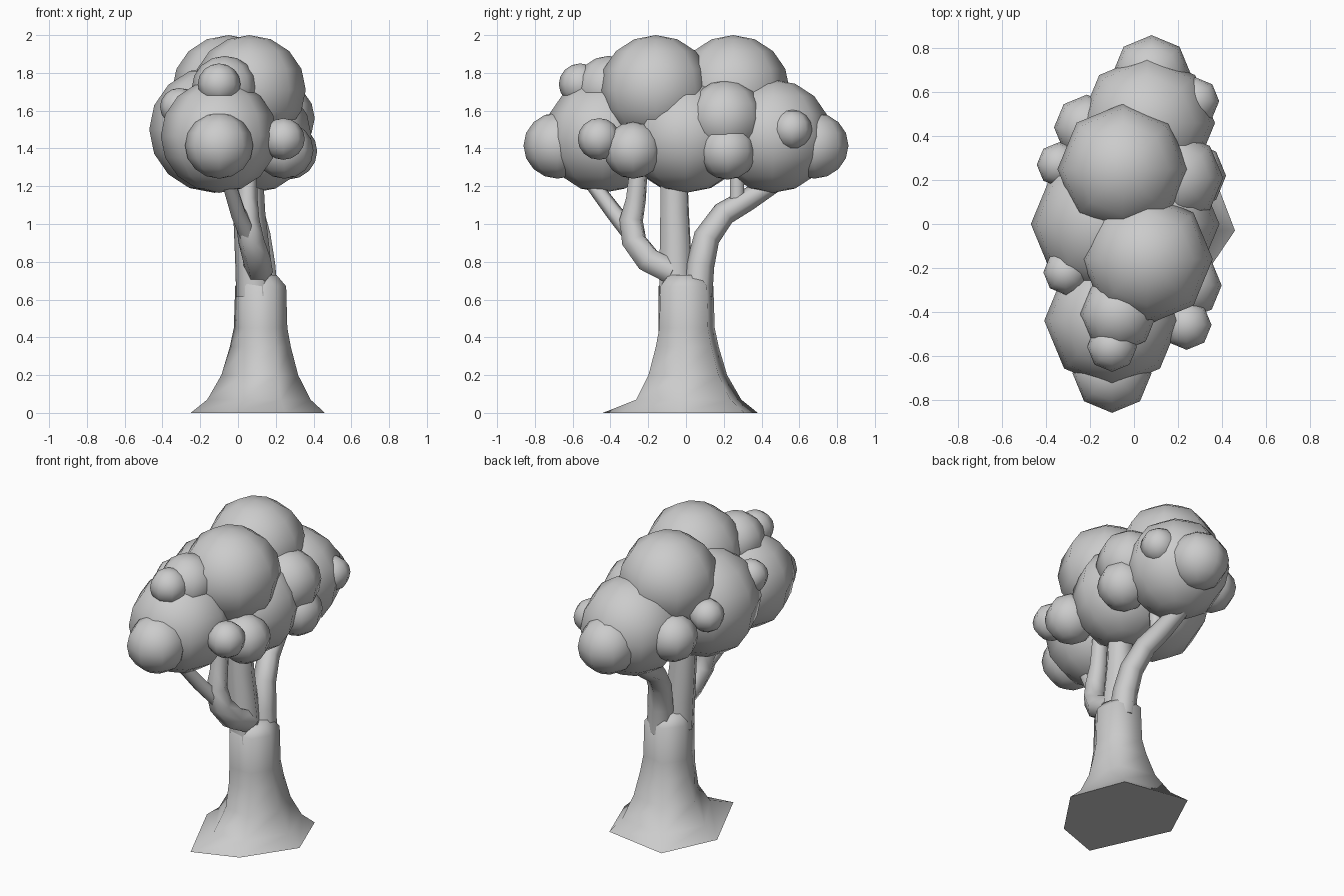
import bpy, bmesh
from math import radians
from mathutils import Vector

if "Cube" in bpy.data.objects:
    bpy.data.objects.remove(bpy.data.objects["Cube"])


def smooth(ob, angle=60):
    bpy.ops.object.select_all(action='DESELECT')
    ob.select_set(True)
    bpy.context.view_layer.objects.active = ob
    bpy.ops.object.shade_smooth_by_angle(angle=radians(angle))


def puff(name, x, y, z, r):
    bpy.ops.mesh.primitive_uv_sphere_add(segments=8, ring_count=8, radius=r, location=(x, y, z),
                                         scale=(1.03, 1.03, 1))
    ob = bpy.context.object
    ob.name = name
    smooth(ob)


def branch(name, pts):
    # Six-sided tapering tube through (x, y, z, radius) points
    cu = bpy.data.curves.new(name, 'CURVE')
    cu.dimensions = '3D'
    cu.bevel_depth = 1
    cu.bevel_resolution = 1
    cu.use_fill_caps = True
    sp = cu.splines.new('POLY')
    sp.points.add(len(pts) - 1)
    for p, (x, y, z, r) in zip(sp.points, pts):
        p.co = (x, y, z, 1)
        p.radius = r
    ob = bpy.data.objects.new(name, cu)
    bpy.context.collection.objects.link(ob)
    bpy.ops.object.select_all(action='DESELECT')
    ob.select_set(True)
    bpy.context.view_layer.objects.active = ob
    bpy.ops.object.convert(target='MESH')
    smooth(bpy.context.object, 75)


# Flared trunk: irregular six-sided foot pulled in towards the top ring
foot = [(.46, -.03), (.33, .31), (-.09, .38), (-.25, .04), (-.03, -.44), (.25, -.34)]
top = [(.255, -.03), (.22, .11), (.07, .145), (-.015, .04), (.04, -.145), (.19, -.135)]
levels = [(0, 1), (.07, .63), (.2, .31), (.35, .12), (.45, .03), (.67, 0)]
bm = bmesh.new()
rings = []
for z, t in levels:
    ring = []
    for i, (a, b) in enumerate(zip(foot, top)):
        k = t ** 2 if i == 4 else t        # the front toe flares late
        ring.append(bm.verts.new(Vector((*b, z)).lerp(Vector((*a, z)), k)))
    rings.append(ring)
centre = Vector((.11, -.01, .73))
rings.append([bm.verts.new(Vector((*b, .73)).lerp(centre, .35)) for b in top])
for lo, hi in zip(rings, rings[1:]):
    for i in range(6):
        j = (i + 1) % 6
        bm.faces.new((lo[i], lo[j], hi[j], hi[i]))
bm.faces.new(rings[0][::-1])
bm.faces.new(rings[-1])
bmesh.ops.recalc_face_normals(bm, faces=bm.faces)
me = bpy.data.meshes.new("trunk")
bm.to_mesh(me)
bm.free()
trunk = bpy.data.objects.new("trunk", me)
bpy.context.collection.objects.link(trunk)
smooth(trunk, 75)

# Branches
branch("middle_branch", [(.09, -.05, .62, .1), (.08, -.055, .8, .095), (.06, -.06, 1.05, .085), (.05, -.065, 1.4, .075)])
branch("back_branch", [(.14, .06, .62, .08), (.13, .075, .78, .075), (.11, .11, .93, .07), (.08, .2, 1.055, .065),
                       (.05, .32, 1.125, .06), (.02, .5, 1.24, .05)])
branch("back_twig", [(.06, .27, 1.09, .045), (.06, .27, 1.3, .04)])
branch("front_branch", [(.11, -.07, .745, .075), (.1, -.2, .81, .075), (.07, -.275, .91, .07), (.05, -.29, 1.02, .065),
                        (.05, -.265, 1.13, .055), (.05, -.25, 1.3, .05)])
branch("front_twig", [(.05, -.29, .95, .05), (.0, -.38, 1.06, .045), (-.05, -.5, 1.22, .04)])

# Leaf puffs: x, y, z, radius
puffs = [
    (.06, -.16, 1.71, .29), (-.05, .25, 1.71, .29),
    (-.1, -.44, 1.465, .30), (-.1, -.68, 1.415, .175),
    (.06, .46, 1.465, .30), (.08, .68, 1.415, .175),
    (-.125, 0, 1.5, .335), (.08, 0, 1.465, .30),
    (.2, .21, 1.56, .20), (.265, .22, 1.385, .15), (.245, -.28, 1.39, .15),
    (.24, -.46, 1.45, .11), (.28, .56, 1.5, .105),
    (-.1, -.56, 1.74, .11), (-.07, -.41, 1.72, .17),
    (-.31, -.22, 1.62, .10), (-.34, .27, 1.56, .10), (-.215, .44, 1.45, .145),
]
for i, p in enumerate(puffs):
    puff(f"leaf_puff_{i + 1}", *p)
